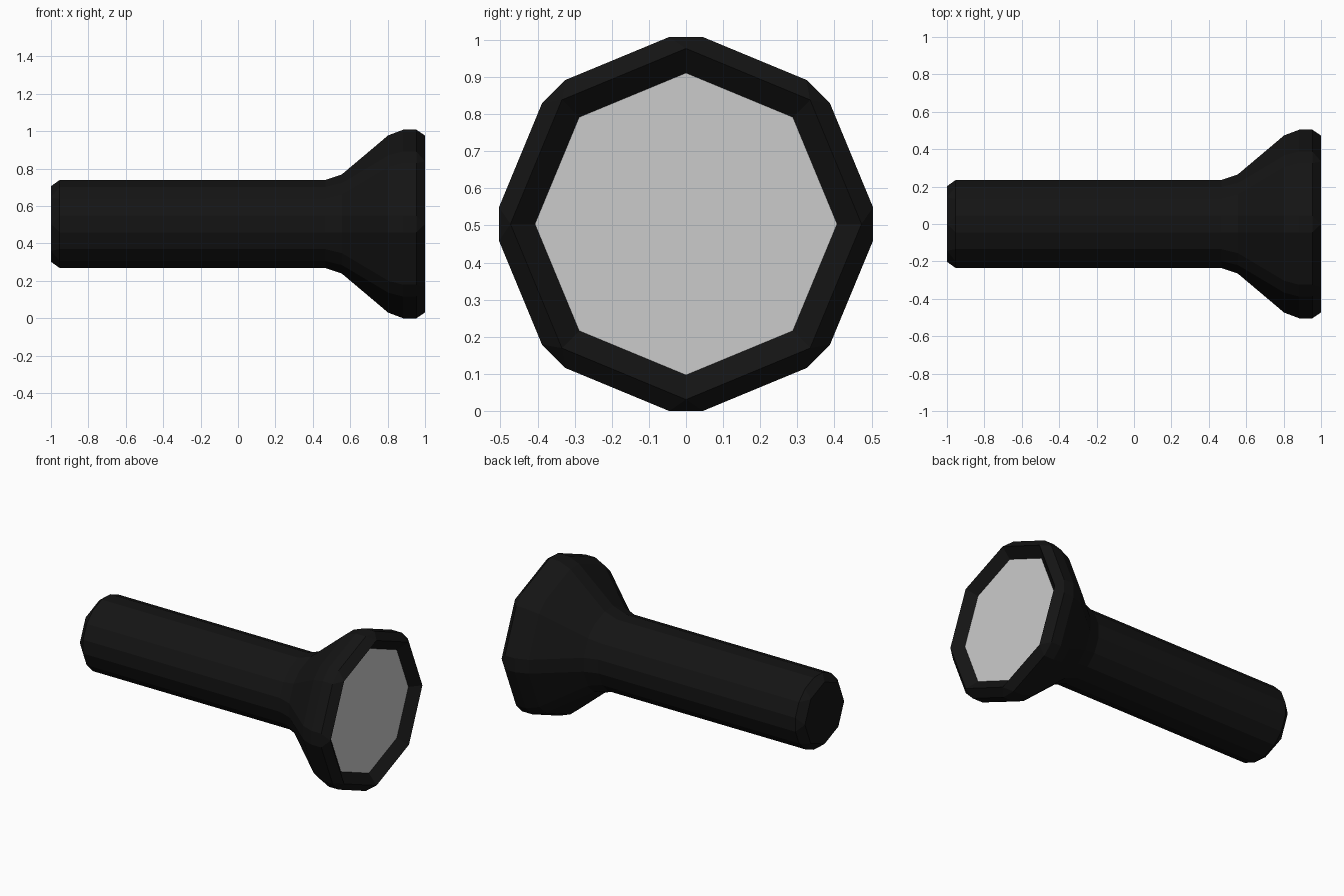
import bpy, bmesh
from math import cos, sin, radians

if "Cube" in bpy.data.objects:
    bpy.data.objects.remove(bpy.data.objects["Cube"])

SIDES = 8
CZ = 0.504      # height of the torch axis
C = 0.045       # half width of the chamfer on each long corner
LENS_X, LENS_R = 0.945, 0.407


def ring(bm, x, r, c):
    """Octagon round the x axis; c > 0 chamfers every corner."""
    verts = []
    for i in range(SIDES):
        a = radians(360 / SIDES * i)
        for s in (-c, c):
            verts.append(bm.verts.new((x, r * cos(a) - s * sin(a),
                                       CZ + r * sin(a) + s * cos(a))))
    return verts


def finish(bm, name, mat=None):
    bmesh.ops.remove_doubles(bm, verts=bm.verts, dist=1e-5)
    mesh = bpy.data.meshes.new(name)
    bm.to_mesh(mesh)
    bm.free()
    obj = bpy.data.objects.new(name, mesh)
    bpy.context.collection.objects.link(obj)
    if mat:
        mesh.materials.append(mat)
    return obj


black = bpy.data.materials.new("black_casing")
black.diffuse_color = (0.007, 0.007, 0.007, 1)
black.use_nodes = True
black.node_tree.nodes["Principled BSDF"].inputs["Base Color"].default_value = black.diffuse_color

# Casing: tail, handle, flared head, rim and sloping inner rim wall
profile = [(-1.0, 0.202, 0), (-0.954, 0.235, C), (0.467, 0.235, C),
           (0.555, 0.265, C), (0.803, 0.474, C), (0.883, 0.504, C),
           (0.954, 0.504, C), (1.0, 0.473, 0), (LENS_X, LENS_R, 0)]
bm = bmesh.new()
rings = [ring(bm, *p) for p in profile]
n = SIDES * 2
for a, b in zip(rings, rings[1:]):
    for i in range(n):
        j = (i + 1) % n
        bm.faces.new((a[i], a[j], b[j], b[i]))
bm.faces.new(rings[0][::-1])
bmesh.ops.remove_doubles(bm, verts=bm.verts, dist=1e-5)
finish(bm, "torch_casing", black)

# Lens: flat octagon set back inside the rim
bm = bmesh.new()
bm.faces.new(ring(bm, LENS_X, LENS_R, 0)[::2])
bmesh.ops.delete(bm, geom=[v for v in bm.verts if not v.link_faces], context='VERTS')
finish(bm, "lens")
